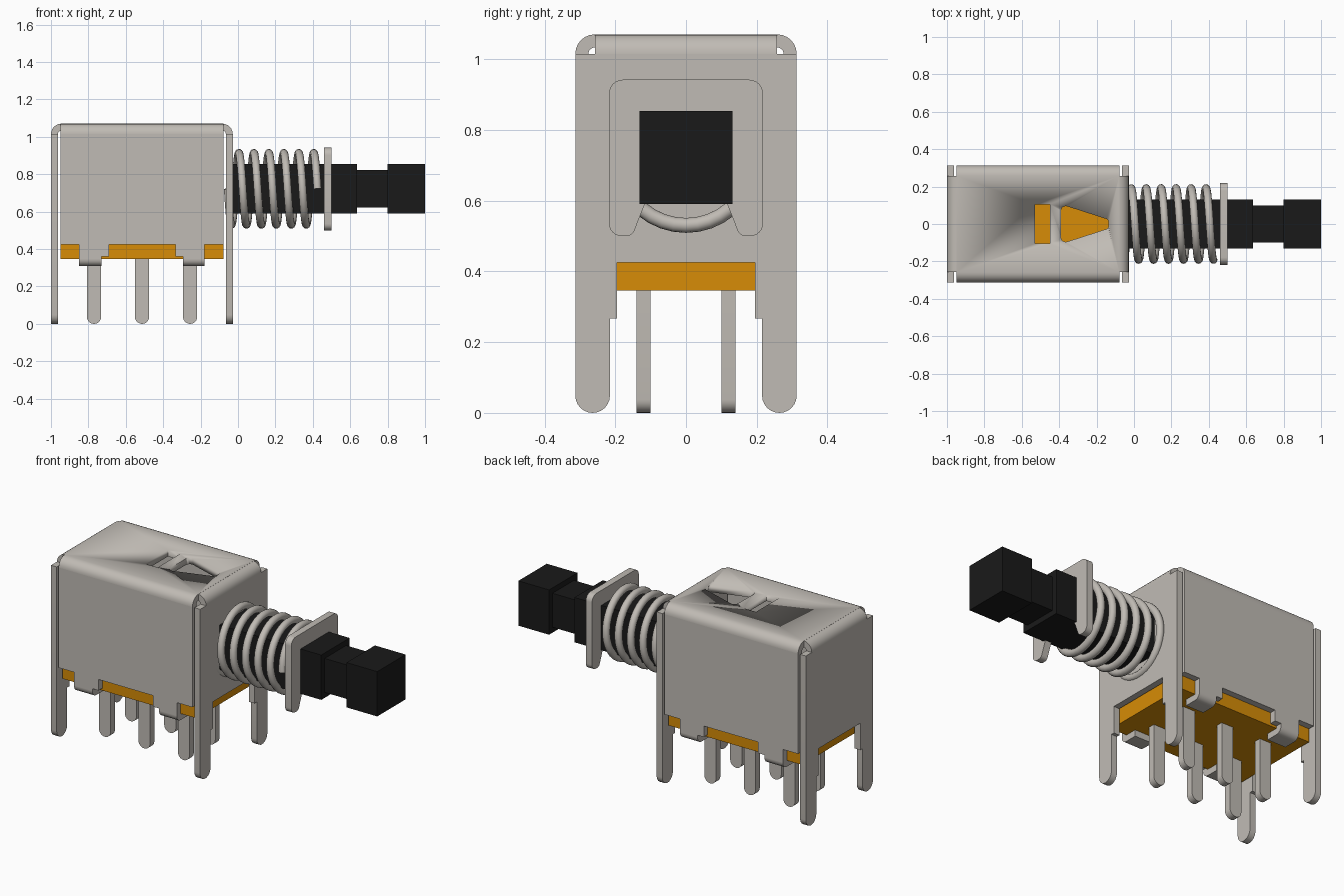
import bpy, bmesh, math
from mathutils import Vector

cube = bpy.data.objects.get("Cube")
if cube:
    bpy.data.objects.remove(cube, do_unlink=True)


def material(name, rgb):
    m = bpy.data.materials.new(name)
    m.use_nodes = True
    m.diffuse_color = (*rgb, 1)
    bsdf = next(n for n in m.node_tree.nodes if n.type == 'BSDF_PRINCIPLED')
    bsdf.inputs["Base Color"].default_value = (*rgb, 1)
    return m


METAL = material("warm grey metal", (0.53, 0.50, 0.46))
AMBER = material("amber plastic", (0.68, 0.265, 0.002))
BLACK = material("black plastic", (0.01, 0.01, 0.01))


def outline(corners, steps=6):
    """Closed outline; a corner may carry a third value, its fillet radius."""
    pts, n = [], len(corners)
    for i, c in enumerate(corners):
        p = Vector(c[:2])
        r = c[2] if len(c) > 2 else 0
        if not r:
            pts.append(p)
            continue
        u = (Vector(corners[i - 1][:2]) - p).normalized()
        v = (Vector(corners[(i + 1) % n][:2]) - p).normalized()
        half = u.angle(v) / 2
        centre = p + (u + v).normalized() * (r / math.sin(half))
        d = r / math.tan(half)
        a = (p + u * d - centre).normalized()
        b = (p + v * d - centre).normalized()
        for k in range(steps + 1):
            q = centre + a.slerp(b, k / steps) * r
            if not pts or (q - pts[-1]).length > 1e-4:
                pts.append(q)
    return pts


def finish(ob, mat):
    ob.data.materials.append(mat)
    bpy.ops.object.select_all(action='DESELECT')
    ob.select_set(True)
    bpy.context.view_layer.objects.active = ob
    bpy.ops.object.shade_smooth_by_angle(angle=math.radians(35))
    return ob


def prism(name, pts, axis, lo, hi, mat):
    """Extrude an outline along an axis: x takes (y,z), y takes (x,z), z takes (x,y)."""
    place = {'x': lambda p, t: (t, p[0], p[1]),
             'y': lambda p, t: (p[0], t, p[1]),
             'z': lambda p, t: (p[0], p[1], t)}[axis]
    bm = bmesh.new()
    a = [bm.verts.new(place(p, lo)) for p in pts]
    b = [bm.verts.new(place(p, hi)) for p in pts]
    bm.faces.new(a)
    bm.faces.new(b[::-1])
    for i in range(len(a)):
        j = (i + 1) % len(a)
        bm.faces.new((a[i], b[i], b[j], a[j]))
    bmesh.ops.recalc_face_normals(bm, faces=bm.faces)
    me = bpy.data.meshes.new(name)
    bm.to_mesh(me)
    bm.free()
    ob = bpy.data.objects.new(name, me)
    bpy.context.collection.objects.link(ob)
    return finish(ob, mat)


def rect(x0, x1, y0, y1):
    return [(x0, y0), (x1, y0), (x1, y1), (x0, y1)]


def mirrored(half):
    """Complete a left-right symmetric outline from its positive half."""
    return half + [(-c[0], *c[1:]) for c in reversed(half)]


X0, X1 = -1.0, -0.028            # cover ends
W, TOP, T = 0.313, 1.07, 0.037   # half width, height, sheet thickness
BEND, RIM = 0.0549, 1.015

# Cover top with its two long bent edges
top_profile = mirrored([(W, RIM), (W, TOP, BEND)]) + mirrored(
    [(W - T, RIM), (W - T, TOP - T, BEND - T)])[::-1]
SL, SR = X0 + 0.05, X1 - 0.05
cover_top = prism("cover_top", outline(top_profile), 'x', SL, SR, METAL)

# Bar and arrow openings through the cover top
openings = {
    "bar_cutter": rect(-0.53, -0.45, -0.105, 0.105),
    "arrow_cutter": outline([(-0.39, -0.105, 0.025), (-0.39, 0.105, 0.025),
                             (-0.135, 0.023, 0.02), (-0.135, -0.023, 0.02)]),
}
for name, pts in openings.items():
    cutter = prism(name, pts, 'z', 0.98, 1.12, METAL)
    mod = cover_top.modifiers.new(name, 'BOOLEAN')
    mod.operation = 'DIFFERENCE'
    mod.solver = 'EXACT'
    mod.object = cutter
    bpy.context.view_layer.objects.active = cover_top
    bpy.ops.object.modifier_apply(modifier=name)
    bpy.data.objects.remove(cutter, do_unlink=True)

# Long side walls, with feet that clinch under the base
side = [(SL, RIM), (SL, 0.425), (-0.85, 0.425), (-0.85, 0.347), (-0.73, 0.347),
        (-0.73, 0.36), (-0.69, 0.36), (-0.69, 0.425), (-0.335, 0.425),
        (-0.335, 0.36), (-0.295, 0.36), (-0.295, 0.347), (-0.18, 0.347),
        (-0.18, 0.425), (SR, 0.425), (SR, RIM)]
for s, label in ((-1, "front"), (1, "back")):
    prism(label + "_wall", side, 'y', s * W, s * (W - T), METAL)
    for i, (a, b) in enumerate(((-0.85, -0.73), (-0.295, -0.18))):
        foot = [(s * W, 0.347), (s * W, 0.309, 0.0365), (s * 0.205, 0.309), (s * 0.205, 0.347)]
        prism(f"{label}_clinch_{i + 1}", outline(foot), 'x', a, b, METAL)

# End walls with two rounded legs each, and their bends into the top
end = mirrored([(W, RIM), (W, 0, 0.0489), (0.215, 0, 0.0489), (0.215, 0.267),
                (0.195, 0.267), (0.195, 0.425)])
for s, label, x, inner in ((1, "right", X0, SL), (-1, "left", X1, SR)):
    prism(label + "_end_wall", outline(end), 'x', x, x + s * T, METAL)
    seam = x + s * 0.055
    bend = [(x, RIM), (x, TOP, BEND), (seam, TOP), (seam, TOP - T),
            (x + s * T, TOP - T, BEND - T), (x + s * T, RIM)]
    prism(label + "_end_bend", outline(bend), 'y', -0.257, 0.257, METAL)

# Plastic base and two rows of three pins
prism("base", rect(SL, SR, -(W - T), W - T), 'z', 0.346, 0.46, AMBER)
for s, label in ((-1, "front"), (1, "back")):
    for i, x in enumerate((-0.77, -0.513, -0.256)):
        pin = [(x - 0.038, 0.36), (x - 0.038, 0, 0.0379),
               (x + 0.038, 0, 0.0379), (x + 0.038, 0.36)]
        prism(f"{label}_pin_{i + 1}", outline(pin), 'y', s * 0.10, s * 0.14, METAL)

# Square plunger: shaft, neck and head
ZC = 0.722
for name, h, a, b in (("plunger_shaft", 0.132, -0.06, 0.635),
                      ("plunger_neck", 0.1, 0.635, 0.8),
                      ("plunger_head", 0.132, 0.8, 1.0)):
    prism(name, rect(-h, h, ZC - h, ZC + h), 'x', a, b, BLACK)

# Forked retaining plate in front of the spring
fork = mirrored([(0.218, 0.942, 0.04), (0.218, 0.5, 0.036),
                 (0.152, 0.5, 0.025), (0.116, 0.592)])
prism("retaining_plate", outline(fork), 'x', 0.46, 0.5, METAL)

# Coil spring of six turns
curve = bpy.data.curves.new("spring", 'CURVE')
curve.dimensions = '3D'
curve.bevel_depth = 0.021
curve.bevel_resolution = 5
curve.use_fill_caps = True
TURNS, STEPS, R = 6, 36, 0.192
spline = curve.splines.new('POLY')
spline.points.add(TURNS * STEPS)
for i, p in enumerate(spline.points):
    a = math.pi / 2 + math.tau * i / STEPS
    p.co = (-0.055 + 0.08 * i / STEPS, -R * math.sin(a), ZC + R * math.cos(a), 1)
spring = bpy.data.objects.new("spring", curve)
bpy.context.collection.objects.link(spring)
bpy.ops.object.select_all(action='DESELECT')
spring.select_set(True)
bpy.context.view_layer.objects.active = spring
bpy.ops.object.convert(target='MESH')
finish(bpy.context.view_layer.objects.active, METAL)
